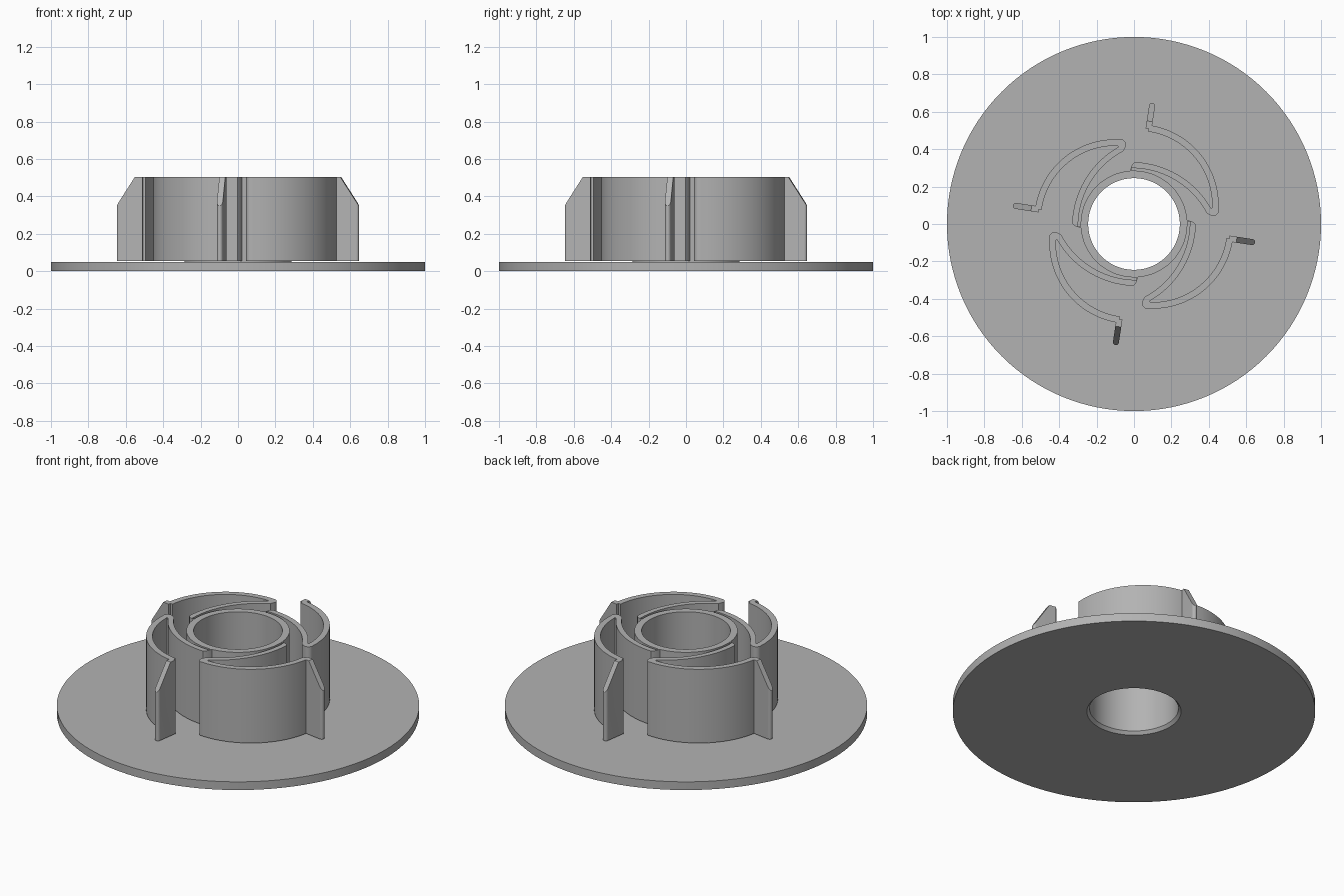
import bpy, bmesh
from math import cos, sin, pi, radians
from mathutils import Matrix, Vector

cube = bpy.data.objects.get("Cube")
if cube:
    bpy.data.objects.remove(cube)

TOP, FLOAT = 0.505, 0.056   # top of the hub, underside of the sprung arms

grey = bpy.data.materials.new("plain_grey")
grey.use_nodes = True
grey.diffuse_color = (0.45, 0.45, 0.45, 1)
grey.node_tree.nodes["Principled BSDF"].inputs["Base Color"].default_value = grey.diffuse_color


def finish(name, bm):
    bmesh.ops.recalc_face_normals(bm, faces=bm.faces)
    mesh = bpy.data.meshes.new(name)
    bm.to_mesh(mesh)
    bm.free()
    mesh.materials.append(grey)
    obj = bpy.data.objects.new(name, mesh)
    bpy.context.collection.objects.link(obj)
    bpy.ops.object.select_all(action="DESELECT")
    obj.select_set(True)
    bpy.context.view_layer.objects.active = obj
    bpy.ops.object.shade_smooth_by_angle(angle=radians(30))
    return obj


def lathe(name, profile, steps=128):
    bm = bmesh.new()
    verts = [bm.verts.new((r, 0, z)) for r, z in profile]
    edges = [bm.edges.new((v, verts[i - 1])) for i, v in enumerate(verts)]
    bmesh.ops.spin(bm, geom=verts + edges, cent=(0, 0, 0), axis=(0, 0, 1),
                   angle=2 * pi, steps=steps, use_merge=True)
    bmesh.ops.remove_doubles(bm, verts=bm.verts, dist=1e-5)
    return finish(name, bm)


def arc(centre, radius, start, end, steps=24):
    angles = [radians(start + (end - start) * i / steps) for i in range(steps + 1)]
    return [(centre[0] + radius * cos(a), centre[1] + radius * sin(a)) for a in angles]


def prism(outline, low, high):
    bm = bmesh.new()
    face = bm.faces.new([bm.verts.new((x, y, low)) for x, y in outline])
    made = bmesh.ops.extrude_face_region(bm, geom=[face])["geom"]
    top = [g for g in made if isinstance(g, bmesh.types.BMVert)]
    bmesh.ops.translate(bm, verts=top, vec=(0, 0, high - low))
    return bm


# Flange and hollow hub, with a small chamfer under the bore
lathe("flange_and_hub", [(0.26, 0), (1, 0), (1, 0.05), (0.285, 0.05),
                         (0.285, TOP), (0.245, TOP), (0.245, 0.018)])

# Hairpin arm: outer leaf, rounded tip, inner leaf back to the hub
OUTER, INNER = (0.02, 0.10), (-0.014, -0.159)
arm_outline = (arc(OUTER, 0.433, 82, -3)
               + arc((0.424, 0.072), 0.029, -10, -125, 8)
               + arc(INNER, 0.458, 28, 90)
               + [(-0.014, 0.275), (-0.024, 0.28), (-0.01, 0.318)]
               + arc(INNER, 0.49, 88, 30)
               + arc(OUTER, 0.398, -2, 82))

# Radial fin with rounded end, built along +x and turned to its place
HALF = 0.016
fin_outline = [(0.515, -HALF)] + arc((0.639, 0), HALF, -90, 90, 10) + [(0.515, HALF)]

for i in range(4):
    turn = Matrix.Rotation(i * pi / 2, 4, "Z")
    bm = prism(arm_outline, FLOAT, TOP)
    bm.transform(turn)
    finish(f"spring_arm_{i + 1}", bm)

    bm = prism(fin_outline, FLOAT, TOP)
    # Slope the outer top corner
    bmesh.ops.bisect_plane(bm, geom=bm.verts[:] + bm.edges[:] + bm.faces[:],
                           plane_co=Vector((0.555, 0, TOP)),
                           plane_no=Vector((0.155, 0, 0.1)), clear_outer=True)
    bmesh.ops.holes_fill(bm, edges=[e for e in bm.edges if e.is_boundary])
    bm.transform(turn @ Matrix.Rotation(radians(81.3), 4, "Z"))
    finish(f"grip_fin_{i + 1}", bm)
